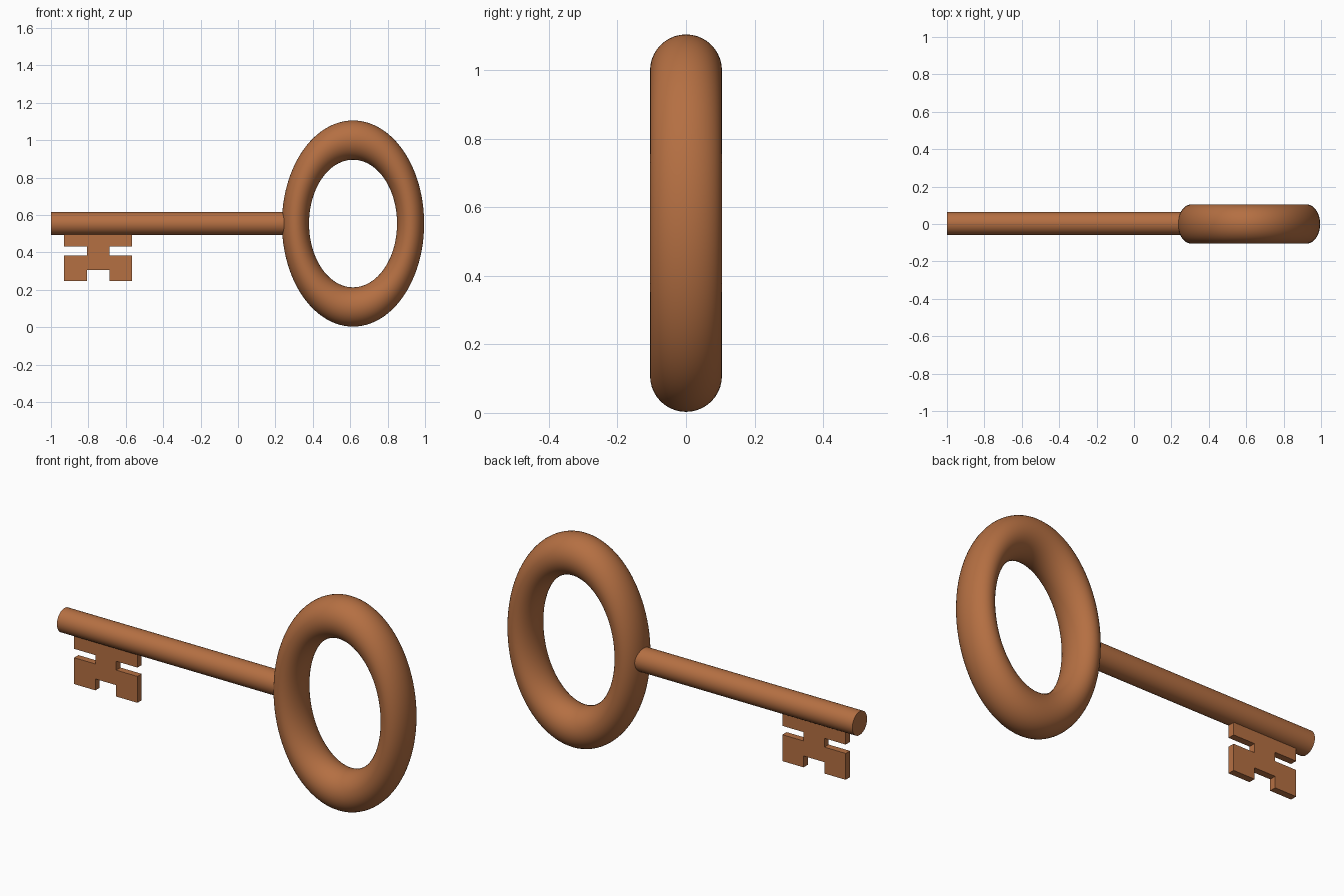
import bpy, bmesh, math

cube = bpy.data.objects.get("Cube")
if cube:
    bpy.data.objects.remove(cube, do_unlink=True)

# Single copper colour
COPPER = (0.46, 0.16, 0.055, 1.0)
copper = bpy.data.materials.new("copper")
copper.use_nodes = True
copper.diffuse_color = COPPER
copper.node_tree.nodes["Principled BSDF"].inputs["Base Color"].default_value = COPPER

AXIS_Z = 0.554


def finish(obj, name):
    obj.name = name
    obj.data.materials.append(copper)


# Oval ring handle: a torus squeezed sideways
bpy.ops.mesh.primitive_torus_add(
    location=(0.615, 0, AXIS_Z), rotation=(math.pi / 2, 0, 0),
    major_radius=0.446, minor_radius=0.105, major_segments=96, minor_segments=40)
ring = bpy.context.object
ring.scale = (0.69, 1, 1)
bpy.ops.object.transform_apply(location=False)
bpy.ops.object.shade_smooth()
finish(ring, "ring_handle")

# Round shaft, its inner end buried in the ring
x0, x1 = -1.0, 0.3
bpy.ops.mesh.primitive_cylinder_add(
    vertices=48, radius=0.061, depth=x1 - x0,
    location=((x0 + x1) / 2, 0.003, AXIS_Z), rotation=(0, math.pi / 2, 0))
bpy.ops.object.shade_smooth_by_angle(angle=math.radians(40))
finish(bpy.context.object, "shaft")

# Notched bit: right half of the outline, mirrored and extruded
MID, THICK = -0.7475, 0.035
half = [(0.182, 0.53), (0.182, 0.43), (0.06, 0.43), (0.06, 0.384),
        (0.182, 0.384), (0.182, 0.247), (0.06, 0.247), (0.06, 0.306)]
outline = half + [(-x, z) for x, z in reversed(half)]
bm = bmesh.new()
face = bm.faces.new([bm.verts.new((MID + x, -THICK / 2, z)) for x, z in outline])
extruded = bmesh.ops.extrude_face_region(bm, geom=[face])
moved = [v for v in extruded["geom"] if isinstance(v, bmesh.types.BMVert)]
bmesh.ops.translate(bm, verts=moved, vec=(0, THICK, 0))
bmesh.ops.recalc_face_normals(bm, faces=bm.faces)
mesh = bpy.data.meshes.new("key_bit")
bm.to_mesh(mesh)
bm.free()
bit = bpy.data.objects.new("key_bit", mesh)
bpy.context.collection.objects.link(bit)
finish(bit, "key_bit")
